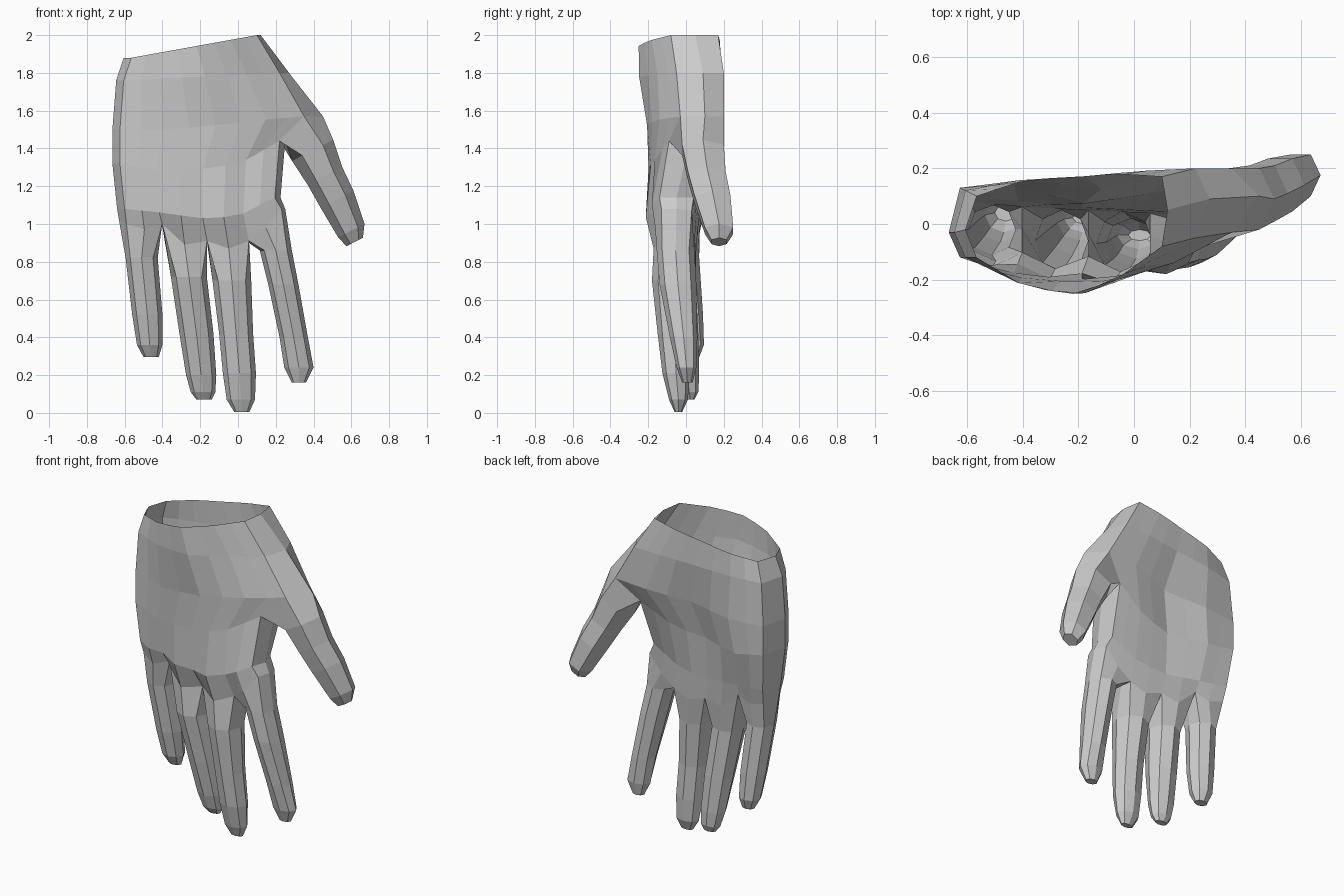
import bpy, bmesh
from math import sin, cos, radians
from mathutils import Vector

if "Cube" in bpy.data.objects:
    bpy.data.objects.remove(bpy.data.objects["Cube"])

bm = bmesh.new()
T = [0, .115, .23, .375, .52, .66, .79, .9, 1.0]   # finger and web columns across the palm


def interp(vals, t):
    p = t * (len(vals) - 1)
    i = min(int(p), len(vals) - 2)
    return vals[i] + (vals[i + 1] - vals[i]) * (p - i)


def bridge(a, b, skip=()):
    n = len(a)
    for i in range(n):
        if i not in skip:
            bm.faces.new((a[i], a[(i + 1) % n], b[(i + 1) % n], b[i]))


def palm_ring(xl, xr, inset, zs, front, back, sides, knuckle=0.0):
    """20 points: front left to right, right side, back right to left, left side."""
    x0, x1 = xl + 0.04, xr - inset
    pts = []
    for i, t in enumerate(T):
        k = knuckle if i % 2 else -knuckle * (0 < i < 8)
        pts.append((x0 + (x1 - x0) * t, interp(front, t) - k, interp(zs, t)))
    pts.append((xr, sides[1], zs[-1]))
    for t in reversed(T):
        pts.append((x0 + (x1 - x0) * t, interp(back, t), interp(zs, t)))
    pts.append((xl, sides[0], zs[0]))
    return [bm.verts.new(p) for p in pts]


# Palm, open at the wrist
rings = [
    palm_ring(-.605, .12, .02, [1.88, 2.0], [-.12, -.22, -.255, -.2, -.08],
              [.1, .155, .165, .18, .17], (-.02, .05)),
    palm_ring(-.645, .27, .05, [1.76, 1.8], [-.12, -.22, -.255, -.17, -.05],
              [.12, .16, .17, .19, .2], (-.03, .09)),
    palm_ring(-.665, .45, .1, [1.5, 1.5, 1.52, 1.55, 1.57], [-.12, -.2, -.21, -.16, -.03],
              [.13, .16, .12, .19, .2], (-.03, .1)),
    palm_ring(-.665, .25, .03, [1.32, 1.28, 1.29, 1.32, 1.44], [-.12, -.18, -.2, -.18, -.09],
              [.13, .14, .07, .1, .14], (-.03, .02)),
    palm_ring(-.64, .225, .03, [1.08, 1.06, 1.03, 1.04, 1.14], [-.11, -.165, -.195, -.195, -.14],
              [.1, .08, .06, .05, .04], (-.02, -.05), .018),
]
for k in range(4):
    bridge(rings[k], rings[k + 1], skip=(8, 9) if k == 2 else ())

# Finger roots and webs
root_z = [1.0, .97, 1.0, .89, .91, .87, .91, .98, 1.08]
root = palm_ring(-.63, .25, .02, [1.02, 1.08], [-.09, -.13, -.14, -.15, -.13],
                 [.08, .06, .05, .04, .03], (-.02, -.05), .025)
for i, z in enumerate(root_z):
    root[i].co.z = z
    root[18 - i].co.z = z - .01
bridge(rings[4], root)
webs = [root[19]]
for i in (2, 4, 6):
    mid = (root[i].co + root[18 - i].co) / 2
    webs.append(bm.verts.new(mid + Vector((0, 0, .02))))
webs.append(root[9])

# Fingers: x min, x max, y min, y max, z of every section
fingers = [
    [(-.595, -.425, -.11, .07, .82), (-.56, -.4, -.065, .09, .52),
     (-.535, -.4, -.03, .095, .36), (-.5, -.42, .01, .07, .295)],
    [(-.355, -.165, -.17, .05, .72), (-.31, -.13, -.11, .065, .42), (-.275, -.115, -.06, .07, .2),
     (-.25, -.12, -.03, .065, .11), (-.22, -.14, 0, .045, .07)],
    [(-.135, .07, -.18, .04, .7), (-.1, .08, -.15, .02, .42), (-.08, .095, -.125, .02, .21),
     (-.06, .09, -.09, .01, .07), (-.02, .06, -.06, -.02, .005)],
    [(.115, .285, -.155, .045, .86), (.16, .32, -.14, .055, .68), (.22, .37, -.085, .06, .4),
     (.245, .4, -.05, .055, .24), (.285, .36, -.02, .035, .16)],
]
for i, sections in enumerate(fingers):
    j = 2 * i
    loop = [root[j], root[j + 1], root[j + 2], webs[i + 1],
            root[16 - j], root[17 - j], root[18 - j], webs[i]]
    for x0, x1, y0, y1, z in sections:
        ring = []
        for k in range(8):
            a = radians(225 + 45 * k)
            ring.append(bm.verts.new(((x0 + x1) / 2 + (x1 - x0) / 2 * cos(a),
                                      (y0 + y1) / 2 + (y1 - y0) / 2 * sin(a), z)))
        bridge(loop, ring)
        loop = ring
    bm.faces.new(loop)

# Thumb, grown from the opening in the side of the palm
upper, lower = rings[2], rings[3]
loop = [upper[8], upper[9], upper[10], lower[10], lower[9], lower[8]]
for x, y, z, w, d in [(.395, .09, 1.39, .125, .11), (.46, .11, 1.255, .105, .1),
                      (.525, .14, 1.13, .1, .095), (.6, .175, .965, .08, .075),
                      (.618, .175, .905, .05, .04)]:
    ring = []
    for k in range(6):
        a = radians(-60 + 60 * k)
        ring.append(bm.verts.new(Vector((x, y, z)) + Vector((.87, 0, .45)) * w * cos(a)
                                 + Vector((0, d * sin(a) / .866, 0))))
    bridge(loop, ring)
    loop = ring
bm.faces.new(loop)

bmesh.ops.recalc_face_normals(bm, faces=bm.faces[:])
mesh = bpy.data.meshes.new("hand")
bm.to_mesh(mesh)
bm.free()
bpy.context.collection.objects.link(bpy.data.objects.new("hand", mesh))
